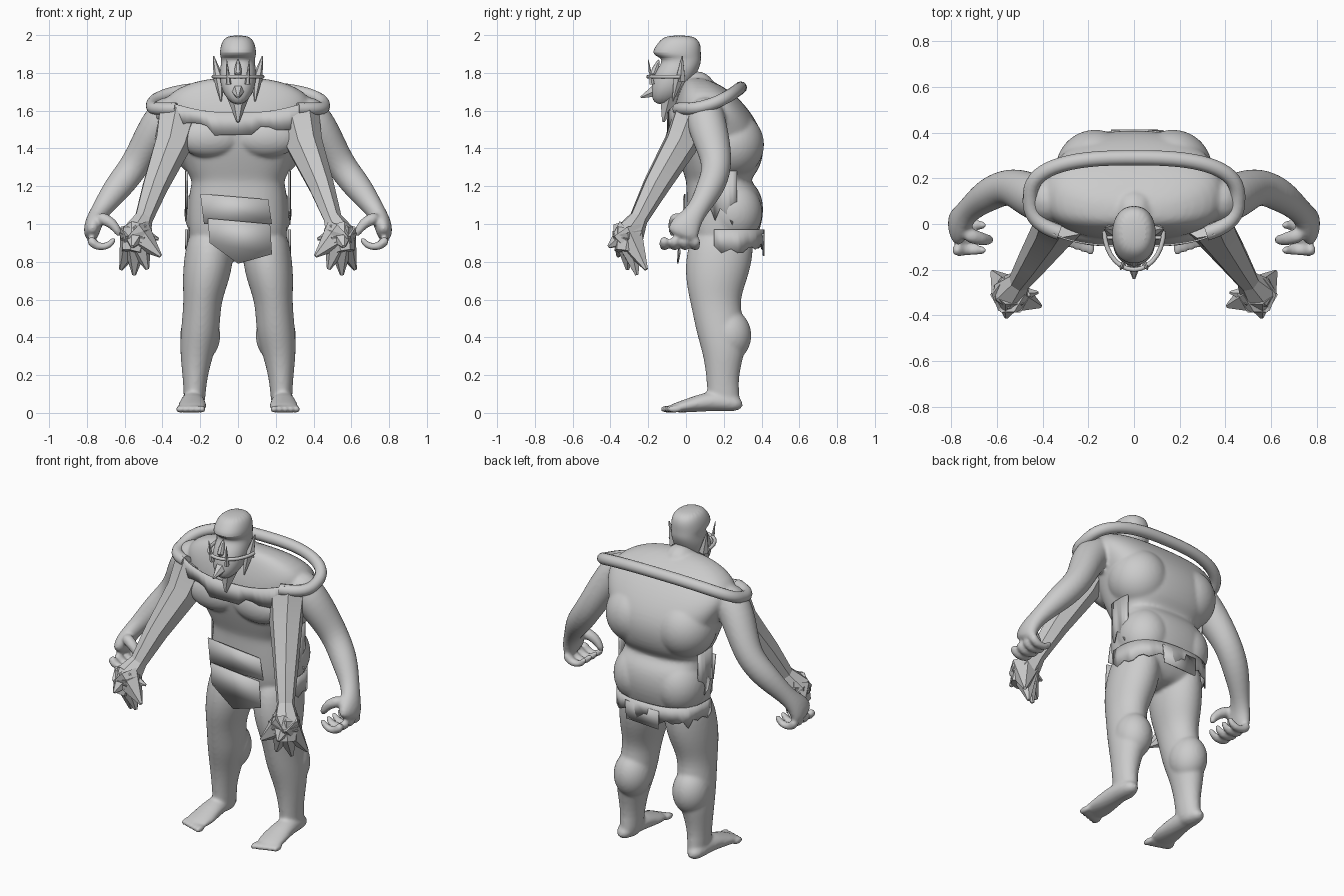
import bpy, bmesh, random
from math import sin, cos, pi, tau, radians, copysign
from mathutils import Vector

random.seed(4)
cube = bpy.data.objects.get("Cube")
if cube:
    bpy.data.objects.remove(cube, do_unlink=True)

grey = (.6, .6, .6, 1)
material = bpy.data.materials.new("plain grey")
material.use_nodes = True
material.diffuse_color = grey
material.node_tree.nodes["Principled BSDF"].inputs["Base Color"].default_value = grey

SIDEWAYS, UPWARD = Vector((0, 1, 0)), Vector((0, 0, 1))
SIDES = {"left": 1, "right": -1}


def soft_power(value, power):
    return copysign(abs(value) ** power, value)


def tube(bm, points, side=1, ref=SIDEWAYS, count=12, level=False, power=1):
    """Skin along points (x, y, z, half width, optional half depth)."""
    centres = [Vector((p[0] * side, p[1], p[2])) for p in points]
    last = len(points) - 1
    rows = []
    for i, point in enumerate(points):
        ahead, behind = centres[min(i + 1, last)], centres[max(i - 1, 0)]
        along = UPWARD if level else (ahead - behind).normalized()
        across = along.cross(ref).normalized()
        u, v = across * point[3], across.cross(along) * point[-1]
        angles = [tau * k / count for k in range(count)]
        rows.append([bm.verts.new(centres[i] + u * soft_power(cos(a), power)
                                  + v * soft_power(sin(a), power)) for a in angles])
    for lower, upper in zip(rows, rows[1:]):
        for k in range(count):
            bm.faces.new((lower[k - 1], lower[k], upper[k], upper[k - 1]))
    bm.faces.new(rows[0])
    bm.faces.new(rows[-1])


def slices(bm, rows, power):
    """Level slices (z, half width, front y, back y) about the centre plane."""
    points = [(0, (front + back) / 2, z, width, (back - front) / 2)
              for z, width, front, back in rows]
    tube(bm, points, count=20, level=True, power=power)


def spike(bm, base, tip, radius, side=1):
    tube(bm, [(*base, radius), (*tip, radius / 9)], side, count=6)


def ball(bm, centre, radii, side=1):
    made = bmesh.ops.create_uvsphere(bm, u_segments=16, v_segments=10, radius=1)
    middle = Vector((centre[0] * side, centre[1], centre[2]))
    for vert in made["verts"]:
        vert.co = middle + Vector([c * r for c, r in zip(vert.co, radii)])


def finish(bm, name, subsurf=0, voxel=0, thickness=0, sharp=50):
    """Turn the mesh into a named, shaded object with its modifiers."""
    bmesh.ops.recalc_face_normals(bm, faces=bm.faces)
    mesh = bpy.data.meshes.new(name)
    bm.to_mesh(mesh)
    bm.free()
    mesh.materials.append(material)
    part = bpy.data.objects.new(name, mesh)
    bpy.context.collection.objects.link(part)
    bpy.ops.object.select_all(action='DESELECT')
    part.select_set(True)
    bpy.context.view_layer.objects.active = part
    bpy.ops.object.shade_smooth_by_angle(angle=radians(sharp))
    if thickness:
        part.modifiers.new("thickness", 'SOLIDIFY').thickness = thickness
    if subsurf:
        rounding = part.modifiers.new("rounding", 'SUBSURF')
        rounding.levels = rounding.render_levels = subsurf
    if voxel:
        fuse = part.modifiers.new("fuse", 'REMESH')
        fuse.mode, fuse.voxel_size, fuse.use_smooth_shade = 'VOXEL', voxel, True
        part.modifiers.new("soften", 'SMOOTH').iterations = 5


def ragged(name, top_edge, start, end, steps, drop):
    """Hanging cloth under a path, with a torn lower edge."""
    bm = bmesh.new()
    previous = None
    for i in range(steps + 1):
        top = top_edge(radians(start + (end - start) * i / steps))
        pair = bm.verts.new(top), bm.verts.new(top - UPWARD * drop * random.uniform(.5, 1))
        if previous:
            bm.faces.new((*previous, *reversed(pair)))
        previous = pair
    finish(bm, name, thickness=.008, sharp=25)


# Body: trunk, neck, muscles and limbs fused into one skin
bm = bmesh.new()
slices(bm, [(.8, .2, .1, .3), (.9, .26, .01, .37), (1.05, .27, 0, .42), (1.18, .26, 0, .4),
            (1.23, .24, 0, .33), (1.28, .28, -.02, .39), (1.4, .32, -.06, .42),
            (1.5, .36, -.08, .4), (1.6, .41, -.07, .34), (1.7, .38, -.04, .25),
            (1.78, .17, 0, .1)], power=.75)
tube(bm, [(0, .1, 1.65, .13), (0, 0, 1.8, .08)])
for side in SIDES.values():
    # chest, back and seat muscles
    ball(bm, (.15, -.01, 1.46), (.18, .09, .11), side)
    ball(bm, (.17, .24, 1.42), (.18, .18, .18), side)
    ball(bm, (.14, .25, 1.06), (.15, .16, .17), side)
    # leg with calf
    tube(bm, [(.15, .2, 1, .1, .15), (.15, .18, .85, .14, .19), (.17, .16, .7, .13, .17),
              (.19, .15, .58, .1, .13), (.2, .19, .42, .11, .14), (.22, .2, .3, .09, .11),
              (.23, .19, .15, .06, .08), (.23, .21, 0, .06, .1)], side, level=True)
    ball(bm, (.2, .23, .41), (.11, .12, .14), side)
    # foot and toes
    tube(bm, [(.24, .31, .04, .05, .04), (.24, .15, .07, .06), (.24, .02, .04, .08, .04),
              (.25, -.1, .02, .08, .02)], side, ref=UPWARD)
    for toe in range(5):
        ball(bm, (.19 + .03 * toe, -.1 + .01 * toe, .02), (.02, .04, .02), side)
    # arm and palm
    tube(bm, [(.3, .1, 1.62, .1), (.4, .1, 1.56, .11), (.48, .14, 1.43, .09, .1),
              (.55, .17, 1.3, .08), (.64, .13, 1.19, .08), (.73, .06, 1.07, .05),
              (.77, 0, 1, .05, .08), (.78, -.03, .92, .04, .1)], side)
    # curled fingers and thumb
    for finger in range(4):
        y = .05 - .055 * finger
        tube(bm, [(.72 + .07 * cos(a), y, .93 - .06 * sin(a), .03 - .004 * a)
                  for a in (0, pi / 3, pi / 1.5, pi)], side)
    tube(bm, [(.75, -.04, 1.04, .04), (.66, -.07, 1.01, .03), (.62, -.07, .93, .02)], side)
finish(bm, "body", subsurf=2, voxel=.01)

# Head with jaw and brow
bm = bmesh.new()
slices(bm, [(1.63, .03, -.17, -.08), (1.7, .09, -.19, 0), (1.8, .1, -.17, .06),
            (1.85, .09, -.13, .08), (1.88, .09, -.13, .08), (1.9, .1, -.19, .08),
            (1.96, .09, -.15, .08), (2, .06, -.11, .04)], power=.9)
finish(bm, "head", subsurf=2)

# Face details
bm = bmesh.new()
spike(bm, (0, -.18, 1.77), (0, -.14, 1.88), .04)
finish(bm, "nose", subsurf=1)
bm = bmesh.new()
spike(bm, (0, -.13, 1.72), (0, -.24, 1.67), .05)
spike(bm, (0, -.08, 1.7), (0, -.12, 1.54), .07)
finish(bm, "beard")
for label, side in SIDES.items():
    bm = bmesh.new()
    spike(bm, (.1, -.03, 1.76), (.13, -.02, 1.89), .03, side)
    spike(bm, (.1, -.04, 1.77), (.09, -.07, 1.65), .03, side)
    finish(bm, label + "_ear")
    bm = bmesh.new()
    spike(bm, (.05, -.18, 1.74), (.06, -.2, 1.87), .015, side)
    finish(bm, label + "_tusk")
bm = bmesh.new()
tube(bm, [(.13 * cos(a), -.03 - .17 * sin(a), 1.78, .01)
          for a in (pi * i / 14 for i in range(15))], ref=UPWARD)
finish(bm, "face_ring")


# Shoulder collar: hoop open at the chest, rising behind
def collar(angle):
    y = .11 + .18 * soft_power(sin(angle), .75)
    rise = max(0, y / .3) ** 2
    return Vector((.455 * soft_power(cos(angle), .75), y, 1.61 + .12 * rise))


bm = bmesh.new()
tube(bm, [(*collar(radians(a)), .033) for a in range(-52, 233, 6)], ref=UPWARD)
finish(bm, "shoulder_collar")


# Torn mantle lying over the chest below the collar
def mantle(angle):
    sag = .05 * abs(sin(angle)) * abs(cos(angle * 2))
    return collar(angle) + Vector((0, sin(angle) * .03, .03 - sag))


ragged("mantle_hem", mantle, 185, 355, 34, .13)

# Hanging sleeves with torn, pointed ends
for label, side in SIDES.items():
    bm = bmesh.new()
    tube(bm, [(.31, .03, 1.58, .12, .1), (.35, -.03, 1.42, .1, .09), (.44, -.16, 1.2, .07),
              (.5, -.25, 1.03, .05), (.54, -.3, .95, .08), (.56, -.32, .85, .06)],
         side, count=7)
    wrist = (.54, -.31, .95)
    for claw in range(4):
        tip = (.41 + .07 * claw, -.36 + .05 * claw, .83 - .1 * sin(pi * claw / 4))
        spike(bm, wrist, tip, .09, side)
    spike(bm, wrist, (.56, -.41, .88), .08, side)
    spike(bm, wrist, (.42, -.3, .92), .06, side)
    spike(bm, wrist, (.47, -.22, 1.06), .06, side)
    finish(bm, label + "_sleeve", sharp=20)


# Waist cloths: back skirt, side flaps, front and rear panels
def hips(angle, z=.97):
    return Vector((.28 * soft_power(cos(angle), .8), .2 + .215 * soft_power(sin(angle), .8), z))


ragged("back_skirt", hips, -10, 190, 24, .13)
for label, middle in (("left", 0), ("right", 180)):
    ragged(label + "_side_flap", lambda a: hips(a, 1.28), middle - 14, middle + 14, 5, .3)
for label, y, bend, outline in (
        ("upper_front", -.03, .5, ((-.2, 1.16), (.16, 1.13), (.18, 1), (-.18, 1))),
        ("lower_front", -.04, .3, ((-.16, 1.03), (.17, 1), (.18, .84), (0, .79), (-.15, .9))),
        ("rear", .42, -.5, ((-.1, .94), (.13, .95), (.12, .84), (-.1, .83)))):
    bm = bmesh.new()
    bm.faces.new([bm.verts.new((x, y + bend * x * x, z)) for x, z in outline])
    finish(bm, label + "_panel", thickness=.008)
